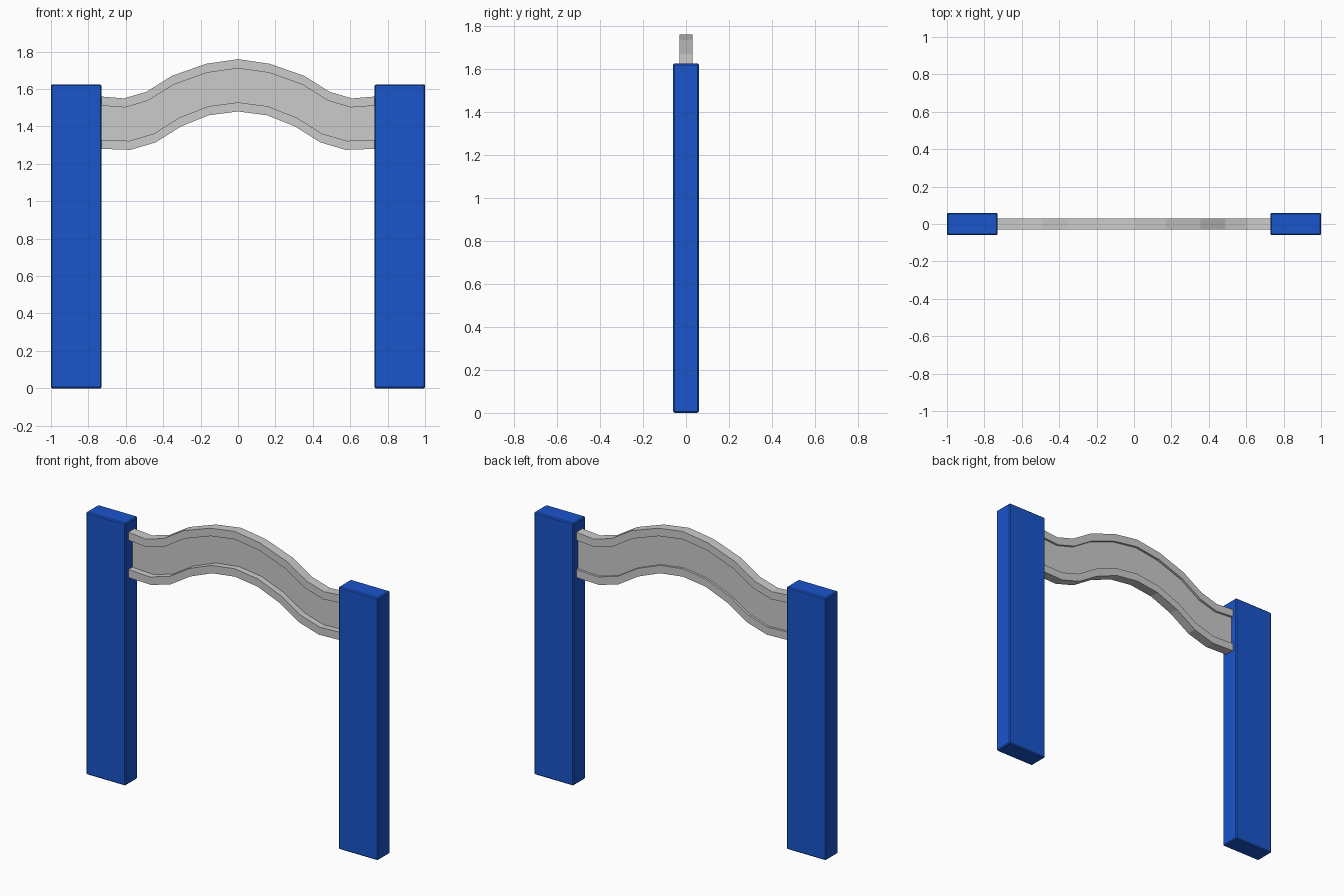
import bpy, bmesh
from mathutils import Vector

if "Cube" in bpy.data.objects:
    bpy.data.objects.remove(bpy.data.objects["Cube"])

blue = bpy.data.materials.new("blue_paint")
blue.diffuse_color = (0.01, 0.09, 0.6, 1)
blue.use_nodes = True
blue.node_tree.nodes["Principled BSDF"].inputs["Base Color"].default_value = blue.diffuse_color


def finish(bm, name):
    bmesh.ops.recalc_face_normals(bm, faces=bm.faces)
    me = bpy.data.meshes.new(name)
    bm.to_mesh(me)
    bm.free()
    ob = bpy.data.objects.new(name, me)
    bpy.context.collection.objects.link(ob)
    return ob


# Two upright posts with softened edges
def post(name, x):
    bm = bmesh.new()
    bmesh.ops.create_cube(bm, size=1)
    bmesh.ops.scale(bm, vec=(0.27, 0.12, 1.625), verts=bm.verts)
    bmesh.ops.translate(bm, vec=(x, 0, 0.8125), verts=bm.verts)
    ob = finish(bm, name)
    ob.data.materials.append(blue)
    bevel = ob.modifiers.new("soft_edges", 'BEVEL')
    bevel.width = 0.006
    bevel.segments = 1


post("left_post", -0.865)
post("right_post", 0.865)

# Curved crossbeam: top and bottom outline (x, z) for the left half, mirrored
top = [(-0.73, 1.56), (-0.61, 1.55), (-0.49, 1.585), (-0.355, 1.67), (-0.17, 1.735), (0, 1.76)]
bottom = [(-0.73, 1.28), (-0.575, 1.275), (-0.44, 1.315), (-0.305, 1.40), (-0.155, 1.46), (0, 1.48)]


def mirrored(path):
    return path + [(-x, z) for x, z in reversed(path[:-1])]


# Flanged section (y, fraction of the way from top to bottom), thin web set back
FLANGE, WEB_FRONT, WEB_BACK, LIP = 0.03, 0.008, 0.016, 0.175
section = [(-FLANGE, 0), (-FLANGE, LIP), (WEB_FRONT, LIP), (WEB_FRONT, 1 - LIP),
           (-FLANGE, 1 - LIP), (-FLANGE, 1), (FLANGE, 1), (FLANGE, 1 - LIP),
           (WEB_BACK, 1 - LIP), (WEB_BACK, LIP), (FLANGE, LIP), (FLANGE, 0)]

bm = bmesh.new()
rings = []
for (xt, zt), (xb, zb) in zip(mirrored(top), mirrored(bottom)):
    a, b = Vector((xt, 0, zt)), Vector((xb, 0, zb))
    rings.append([bm.verts.new(a.lerp(b, t) + Vector((0, y, 0))) for y, t in section])
n = len(section)
for r, s in zip(rings, rings[1:]):
    for i in range(n):
        j = (i + 1) % n
        bm.faces.new((r[i], r[j], s[j], s[i]))
for ring in (rings[0], rings[-1]):
    bm.faces.new(ring)
finish(bm, "curved_crossbeam")
